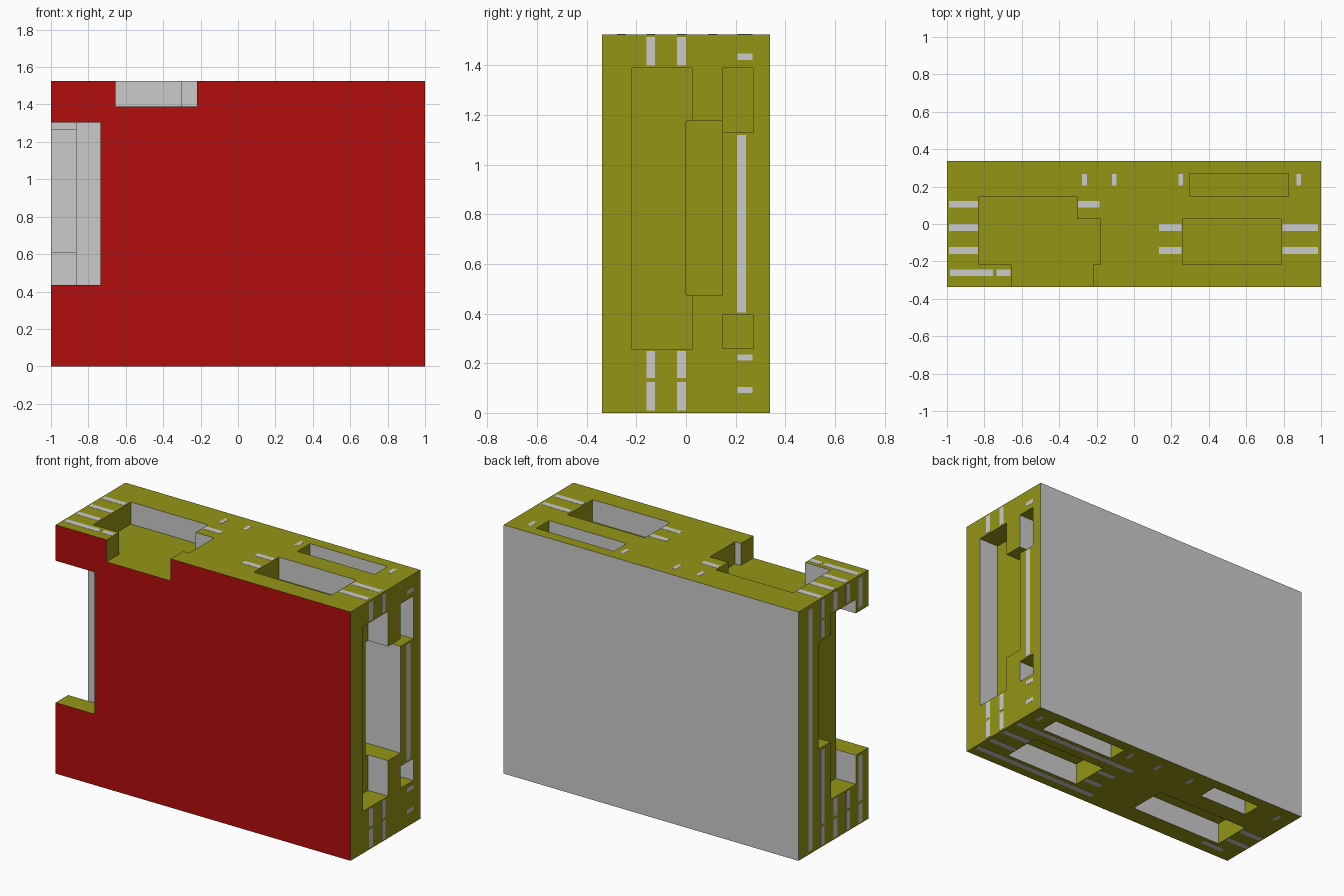
import bpy, bmesh

if "Cube" in bpy.data.objects:
    bpy.data.objects.remove(bpy.data.objects["Cube"])

X, Y, H = 1.0, 0.338, 1.525           # half width, half depth, height
D = 0.135                             # pocket depth
# sheet boundaries from front to back
Y1, Y3, Y4, Y5 = -0.217, 0.026, 0.147, 0.27


def mat(name, rgb):
    m = bpy.data.materials.new(name)
    m.diffuse_color = (*rgb, 1)
    m.use_nodes = True
    m.node_tree.nodes["Principled BSDF"].inputs["Base Color"].default_value = m.diffuse_color
    return m


def boxes_object(name, boxes):
    bm = bmesh.new()
    for x0, x1, y0, y1, z0, z1 in boxes:
        vs = bmesh.ops.create_cube(bm, size=1)["verts"]
        for v in vs:
            v.co = (x1 if v.co.x > 0 else x0, y1 if v.co.y > 0 else y0, z1 if v.co.z > 0 else z0)
    me = bpy.data.meshes.new(name)
    bm.to_mesh(me)
    bm.free()
    ob = bpy.data.objects.new(name, me)
    bpy.context.collection.objects.link(ob)
    return ob


def span(side, a, b, y0, y1, inner, outer):
    """Box on one side of the case: a..b along it, inner..outer measured inward."""
    if side == "right":
        return (X - inner, X - outer, y0, y1, a, b)
    if side == "left":
        return (-X + outer, -X + inner, y0, y1, a, b)
    if side == "top":
        return (a, b, y0, y1, H - inner, H - outer)
    return (a, b, y0, y1, outer, inner)


red = mat("front_red", (0.45, 0.004, 0.004))
olive = mat("edge_olive", (0.3, 0.3, 0.008))
grey = mat("plain_grey", (0.8, 0.8, 0.8))

# case block
case = boxes_object("case", [(-X, X, -Y, Y, 0, H)])

# pockets: side, start, end, y range, depth
F = -Y - 0.1
pockets = [
    ("right", 0.257, 1.39, Y1, Y3, D), ("right", 0.475, 1.175, 0.0, Y4, 0.265),
    ("right", 1.13, 1.39, Y4, Y5, D), ("right", 0.26, 0.395, Y4, Y5, D),
    ("left", 0.257, 1.39, Y1, Y3, D), ("left", 0.61, 1.265, Y3 - 0.01, Y4, 0.265),
    ("left", 0.435, 1.305, F, Y1, 0.265),
    ("top", -0.83, -0.18, Y1, Y3, D), ("top", -0.83, -0.305, Y3, Y4, D),
    ("top", -0.655, -0.22, F, Y1, D),
    ("top", 0.26, 0.785, Y1, Y3, D), ("top", 0.3, 0.825, Y4, Y5, D),
    ("bottom", 0.26, 0.785, Y1, Y3, D), ("bottom", 0.3, 0.825, Y4, Y5, D),
    ("bottom", -0.83, -0.18, Y1, Y3, D), ("bottom", -0.73, -0.39, Y4, Y5, D),
]
for side, a, b, y0, y1, depth in pockets:
    cutter = boxes_object("pocket_cutter", [span(side, a, b, y0, y1, depth, -0.1)])
    mod = case.modifiers.new("pocket", "BOOLEAN")
    mod.operation, mod.solver, mod.object = "DIFFERENCE", "EXACT", cutter
    bpy.context.view_layer.objects.active = case
    bpy.ops.object.modifier_apply(modifier=mod.name)
    bpy.data.objects.remove(cutter)

# red front, grey sheet faces, olive cut edges
case.data.materials.clear()
for m in (olive, grey, red):
    case.data.materials.append(m)
for p in case.data.polygons:
    p.material_index = 0
    if abs(p.normal.y) > 0.9:
        p.material_index = 2 if p.center.y < -Y + 0.01 else 1

# grey inlays, one row per sheet: sheet centre, then ranges along the side
SQ = 0.0125
rows = {
    "right": [((-0.142, -0.019), [(1.4, 1.515), (0.14, 0.25), (0.01, 0.125)]),
              ((0.223,), [(0.405, 1.12)])],
    "left": [((-0.142, -0.019), [(1.4, 1.515), (0.14, 0.25), (0.01, 0.125)]),
             ((-0.26,), [(1.33, 1.51), (0.14, 0.42), (0.01, 0.125)]),
             ((0.106,), [(1.4, 1.515), (1.28, 1.385), (0.14, 0.595), (0.01, 0.125)]),
             ((0.223,), [(0.02, 1.5)])],
    "top": [((-0.142, -0.019), [(-0.99, -0.835), (0.135, 0.255), (0.795, 0.985)]),
            ((-0.26,), [(-0.985, -0.755), (-0.735, -0.66)]),
            ((0.106,), [(-0.99, -0.835), (-0.3, -0.185)])],
    "bottom": [((-0.142, -0.019), [(-0.99, -0.835), (0.135, 0.255), (0.795, 0.985)]),
               ((-0.26,), [(0.1, 0.985), (-0.9, -0.74)]),
               ((0.106,), [(0.1, 0.985)])],
}
studs = {"right": (1.435, 0.223, 0.092), "top": (-0.265, -0.105, 0.25, 0.88),
         "bottom": (0.92, 0.23, 0.02, -0.23, -0.9)}
for side, groups in rows.items():
    boxes = [span(side, a, b, c - 0.018, c + 0.018, 0.02, -0.001)
             for centres, ranges in groups for c in centres for a, b in ranges]
    boxes += [span(side, s - SQ, s + SQ, 0.207, 0.268, 0.02, -0.001) for s in studs.get(side, ())]
    boxes_object(side + "_inlays", boxes).data.materials.append(grey)
